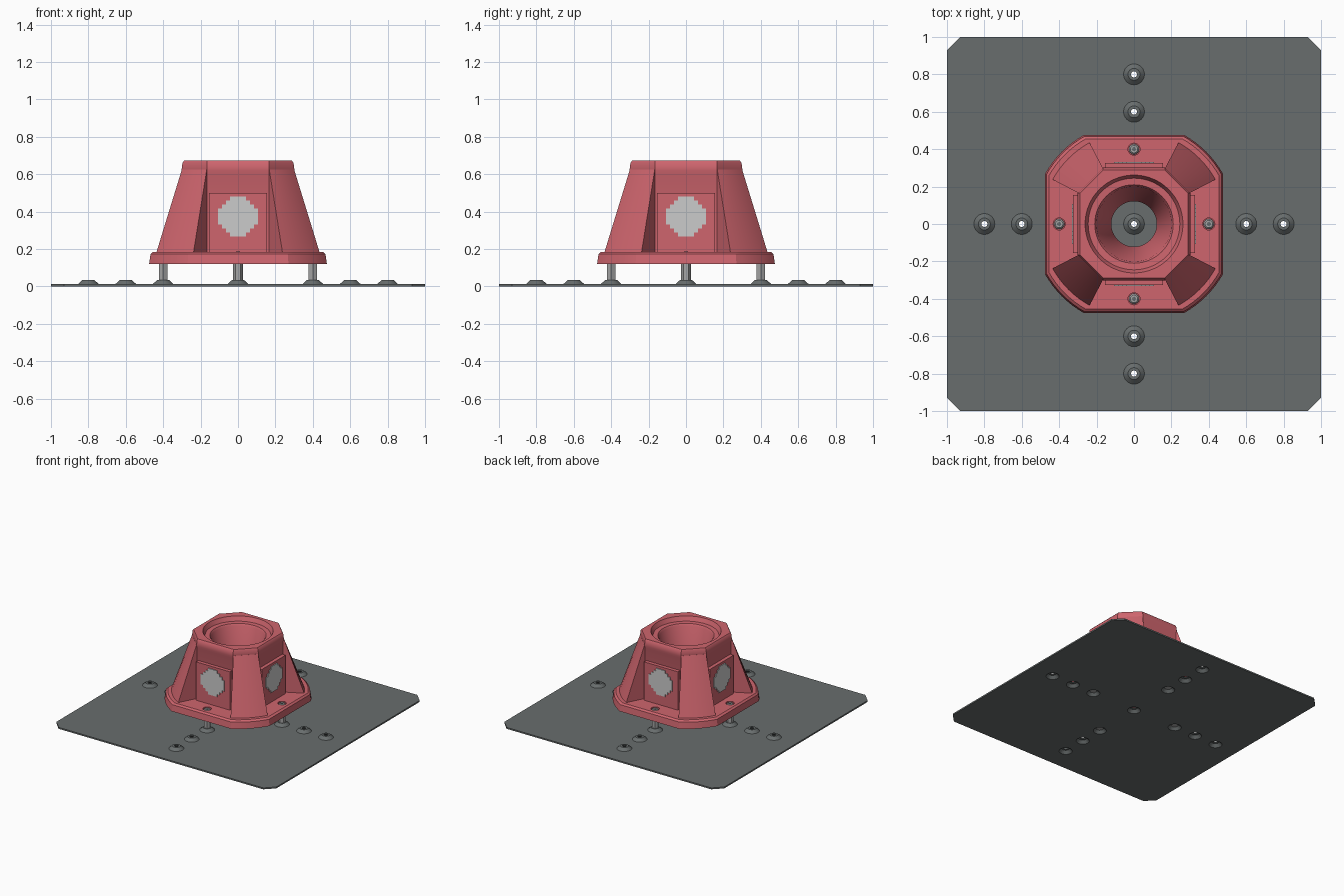
import bpy, bmesh
from math import cos, sin, pi, radians, sqrt
from mathutils import Matrix

if "Cube" in bpy.data.objects:
    bpy.data.objects.remove(bpy.data.objects["Cube"])


def material(name, rgb):
    m = bpy.data.materials.new(name)
    m.use_nodes = True
    m.diffuse_color = (*rgb, 1)
    bsdf = next(n for n in m.node_tree.nodes if n.type == 'BSDF_PRINCIPLED')
    bsdf.inputs["Base Color"].default_value = (*rgb, 1)
    return m


RED = material("coral red", (0.62, 0.13, 0.155))
SLATE = material("slate grey", (0.14, 0.155, 0.155))
SILVER = material("light silver", (0.6, 0.6, 0.6))
STEEL = material("steel grey", (0.38, 0.38, 0.38))


def finish(name, bm, mat, angle=30):
    bmesh.ops.recalc_face_normals(bm, faces=bm.faces)
    me = bpy.data.meshes.new(name)
    bm.to_mesh(me)
    bm.free()
    return add(name, me, mat, angle)


def add(name, me, mat, angle=30):
    me.materials.clear()
    me.materials.append(mat)
    me.polygons.foreach_set("use_smooth", [True] * len(me.polygons))
    me.set_sharp_from_angle(angle=radians(angle))
    ob = bpy.data.objects.new(name, me)
    bpy.context.collection.objects.link(ob)
    return ob


def loft(name, levels, mat):
    """Closed solid through matching outlines: [(z, [(x, y), ...]), ...]"""
    bm = bmesh.new()
    rings = [[bm.verts.new((x, y, z)) for x, y in pts] for z, pts in levels]
    n = len(rings[0])
    for a, b in zip(rings, rings[1:]):
        for i in range(n):
            j = (i + 1) % n
            bm.faces.new((a[i], a[j], b[j], b[i]))
    bm.faces.new(rings[0])
    bm.faces.new(rings[-1])
    return finish(name, bm, mat)


def circle(r, n=32, cx=0, cy=0):
    return [(cx + r * cos(2 * pi * i / n), cy + r * sin(2 * pi * i / n)) for i in range(n)]


def octagon(half, flat):
    corner = [(half, -flat), (half, flat)]
    return [p for k in range(4) for p in (turn(q, k) for q in corner)]


def turn(p, k):
    for _ in range(k):
        p = (-p[1], p[0])
    return p


def arc(r, a0, a1, n=8):
    return [(r * cos(radians(a0 + (a1 - a0) * i / n)), r * sin(radians(a0 + (a1 - a0) * i / n)))
            for i in range(n + 1)]


def cut(ob, cutters):
    """Subtract solids and bake the result."""
    for c in cutters:
        mod = ob.modifiers.new("cut", 'BOOLEAN')
        mod.operation = 'DIFFERENCE'
        mod.solver = 'EXACT'
        mod.object = c
    dg = bpy.context.evaluated_depsgraph_get()
    me = bpy.data.meshes.new_from_object(ob.evaluated_get(dg))
    ob.modifiers.clear()
    ob.data = me
    me.set_sharp_from_angle(angle=radians(30))


def four(ob):
    """Repeat a part on all four sides."""
    for k in range(1, 4):
        c = ob.copy()
        c.name = f"{ob.name}_{k + 1}"
        c.rotation_euler.z = k * pi / 2
        bpy.context.collection.objects.link(c)


# Base plate with clipped corners and round openings for the dimples
spots = [(0, 0)] + [turn((d, 0), k) for d in (0.4, 0.6, 0.8) for k in range(4)]
curve = bpy.data.curves.new("plate_outline", 'CURVE')
curve.dimensions = '2D'
curve.fill_mode = 'BOTH'
curve.extrude = 0.006
for pts in [octagon(1, 0.93)] + [circle(0.055, 24, x, y) for x, y in spots]:
    s = curve.splines.new('POLY')
    s.points.add(len(pts) - 1)
    for p, (x, y) in zip(s.points, pts):
        p.co = (x, y, 0, 1)
    s.use_cyclic_u = True
tmp = bpy.data.objects.new("plate_outline", curve)
bpy.context.collection.objects.link(tmp)
bpy.context.view_layer.update()
me = bpy.data.meshes.new_from_object(tmp.evaluated_get(bpy.context.evaluated_depsgraph_get()))
bpy.data.objects.remove(tmp)
me.transform(Matrix.Translation((0, 0, 0.006)))
add("base_plate", me, SLATE)

# Hollow pressed dimples with a screw hole
profile = [(0.056, 0.012), (0.032, 0.034), (0.016, 0.034), (0.016, 0.025), (0.028, 0.023), (0.05, 0)]
profile.append((0.056, 0))
bm = bmesh.new()
rings = [[bm.verts.new((x, y, z)) for x, y in circle(r, 24)] for r, z in profile]
for a, b in zip(rings, rings[1:] + rings[:1]):
    for i in range(24):
        j = (i + 1) % 24
        bm.faces.new((a[i], a[j], b[j], b[i]))
dimple = finish("dimple", bm, SLATE)
for i, (x, y) in enumerate(spots):
    ob = dimple if i == 0 else dimple.copy()
    ob.location = (x, y, 0)
    if i:
        ob.name = f"dimple_{i + 1}"
        bpy.context.collection.objects.link(ob)


# Flange: a square with rounded corners, softly bevelled on top
def flange_outline(half):
    a = 29.6
    return [p for k in range(4) for p in (turn(q, k) for q in arc(half / cos(radians(a)), a, 90 - a))]


flange = loft("flange", [(0.12, flange_outline(0.475)), (0.172, flange_outline(0.468)),
                         (0.185, flange_outline(0.455))], RED)

# Core housing with a thicker rim
core = loft("core_housing", [(z, octagon(h, 0.165)) for z, h in
                             ((0.15, 0.295), (0.6, 0.295), (0.62, 0.302), (0.66, 0.297), (0.672, 0.288))], RED)

# Stepped funnel opening and screw pockets
funnel = loft("funnel_cutter", [(z, circle(r, 64)) for z, r in
                                ((0.1, 0.118), (0.62, 0.2), (0.635, 0.21), (0.637, 0.245), (0.7, 0.275))], RED)
pockets = [loft("pocket_cutter", [(z, circle(0.032, 24, *turn((0.4, 0), k))) for z in (0.16, 0.2)], RED)
           for k in range(4)]
cut(core, [funnel])
cut(flange, [funnel] + pockets)
for c in [funnel] + pockets:
    bpy.data.objects.remove(c)

# Flared corner buttresses
low = [(0.285, 0.16)] + arc(0.501, 28.6, 61.4) + [(0.16, 0.285)]
t0, t1 = (0.3, 0.167), (0.167, 0.3)
chord = [(t0[0] + (t1[0] - t0[0]) * i / 8, t0[1] + (t1[1] - t0[1]) * i / 8) for i in range(9)]
high = [(0.285, 0.16)] + chord + [(0.16, 0.285)]
four(loft("corner_buttress", [(0.17, low), (0.625, high)], RED))


# Side panels, each with a stepped round badge
def box(bm, x, y, z, sx, sy, sz):
    bmesh.ops.create_cube(bm, size=1, matrix=Matrix.Translation((x, y, z)) @ Matrix.Diagonal((sx, sy, sz, 1)))


bm = bmesh.new()
box(bm, 0, -0.307, 0.34, 0.308, 0.036, 0.32)
four(finish("side_panel", bm, RED))

bm = bmesh.new()
cell = 0.0214
for j in range(10):
    h = (j - 4.5) * cell
    w = 2 * cell * round(sqrt((5 * cell) ** 2 - h ** 2) / cell - 0.15)
    box(bm, 0, -0.327, 0.373 + h, w, 0.009, cell)
four(finish("round_badge", bm, SILVER))

# Hexagonal standoffs and socket screws
four(loft("standoff", [(z, circle(0.027, 6, 0, -0.4)) for z in (0.018, 0.125)], STEEL))
four(loft("screw_head", [(0.15, circle(0.028, 24, 0, -0.4)), (0.176, circle(0.028, 24, 0, -0.4)),
                         (0.184, circle(0.02, 24, 0, -0.4))], STEEL))
four(loft("screw_socket", [(z, circle(0.012, 6, 0, -0.4)) for z in (0.18, 0.186)], SLATE))
